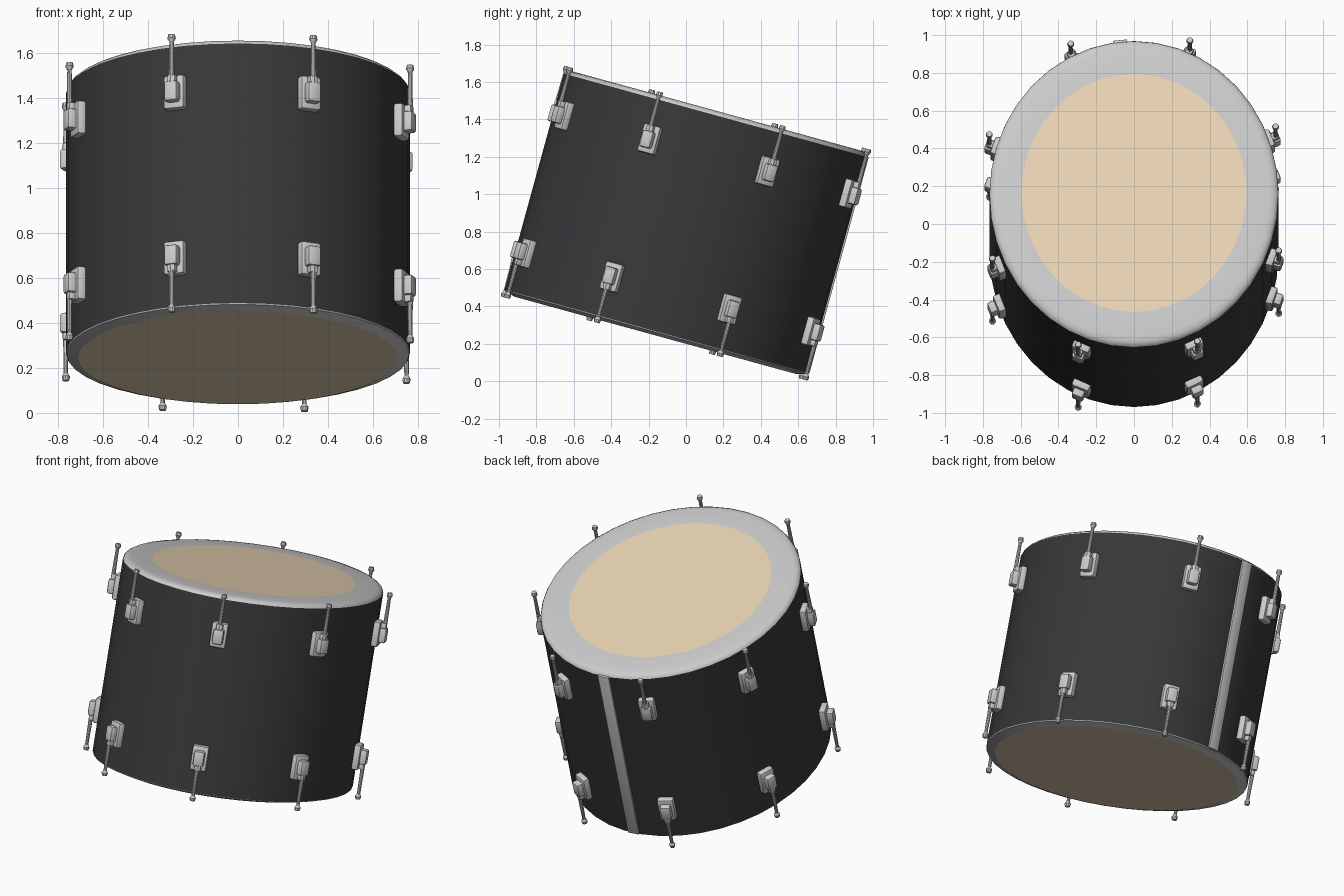
import bpy, bmesh, math
from mathutils import Matrix, Vector

if "Cube" in bpy.data.objects:
    bpy.data.objects.remove(bpy.data.objects["Cube"])

RX, RY, SEG = 0.765, 0.84, 40          # oval drum radii and side count
TILT = Matrix.Translation((0, 0, 0.845)) @ Matrix.Rotation(math.radians(-15.35), 4, 'X')


def material(name, rgb):
    m = bpy.data.materials.new(name)
    m.diffuse_color = (*rgb, 1)
    m.use_nodes = True
    m.node_tree.nodes["Principled BSDF"].inputs["Base Color"].default_value = m.diffuse_color
    return m


black = material("black_lacquer", (0.04, 0.04, 0.042))
skin = material("drum_skin", (0.82, 0.66, 0.46))


def finish(name, bm, mat=None, angle=35):
    bmesh.ops.recalc_face_normals(bm, faces=bm.faces)
    bm.transform(TILT)
    me = bpy.data.meshes.new(name)
    bm.to_mesh(me)
    bm.free()
    ob = bpy.data.objects.new(name, me)
    bpy.context.collection.objects.link(ob)
    if mat:
        me.materials.append(mat)
    bpy.ops.object.select_all(action='DESELECT')
    ob.select_set(True)
    bpy.context.view_layer.objects.active = ob
    bpy.ops.object.shade_smooth_by_angle(angle=math.radians(angle))
    return ob


def oval_lathe(name, profile, mat=None, cap=False):
    # profile: (radius, height) points swept round the oval
    bm = bmesh.new()
    rings = []
    for r, z in profile:
        rings.append([bm.verts.new((r * math.cos(math.tau * i / SEG),
                                    r * math.sin(math.tau * i / SEG) * RY / RX, z))
                      for i in range(SEG)])
    for a, b in zip(rings, rings[1:]):
        for i in range(SEG):
            j = (i + 1) % SEG
            bm.faces.new((a[i], a[j], b[j], b[i]))
    if cap:
        bm.faces.new(rings[-1])
    return finish(name, bm, mat)


def frame(deg):
    # x = along the shell, y = outward, z = drum axis
    t = math.radians(deg)
    n = Vector((math.cos(t) / RX, math.sin(t) / RY, 0)).normalized()
    z = Vector((0, 0, 1))
    x = n.cross(z)
    m = Matrix((x, n, z)).transposed().to_4x4()
    m.translation = (RX * math.cos(t), RY * math.sin(t), 0)
    return m


def box(bm, m, size, loc, bevel):
    vs = bmesh.ops.create_cube(bm, size=1)['verts']
    bmesh.ops.transform(bm, verts=vs, matrix=m @ Matrix.Translation(loc) @ Matrix.Diagonal((*size, 1)))
    edges = list({e for v in vs for e in v.link_edges})
    bmesh.ops.bevel(bm, geom=edges, offset=bevel, segments=2, profile=0.5, affect='EDGES')


def rod(bm, m, offset, z0, z1, r0, r1, sides=10):
    mat = m @ Matrix.Translation((0, offset, (z0 + z1) / 2))
    bmesh.ops.create_cone(bm, cap_ends=True, segments=sides, radius1=r0, radius2=r1,
                          depth=z1 - z0, matrix=mat)


# Shell, hoops and skins
oval_lathe("shell", [(RX, -0.6), (RX, 0.598)], black)
oval_lathe("top_hoop", [(RX, 0.596), (0.76, 0.607), (0.745, 0.617), (0.72, 0.622), (0.595, 0.622)])
oval_lathe("bottom_hoop", [(RX, -0.596), (0.762, -0.605), (0.71, -0.622)])
oval_lathe("top_skin", [(0.596, 0.622)], skin, cap=True)
oval_lathe("bottom_skin", [(0.711, -0.622)], skin, cap=True)

# Seam strip down the back
bm = bmesh.new()
box(bm, frame(95.5), (0.075, 0.02, 1.2), (0, -0.001, 0), 0.002)
finish("seam_strip", bm)

# Lugs and tension rods: eight around each end
for end, label in ((1, "top"), (-1, "bottom")):
    for k in range(8):
        m = frame(-66 + 45 * k) @ Matrix.Diagonal((1, 1, end, 1))
        bm = bmesh.new()
        box(bm, m, (0.1, 0.048, 0.155), (0, 0.012, 0.382), 0.013)
        box(bm, m, (0.064, 0.05, 0.092), (0, 0.05, 0.378), 0.012)
        box(bm, m, (0.04, 0.035, 0.05), (0, 0.048, 0.43), 0.008)
        finish(f"{label}_lug_{k + 1}", bm)
        bm = bmesh.new()
        rod(bm, m, 0.055, 0.42, 0.615, 0.013, 0.01)
        rod(bm, m, 0.055, 0.608, 0.622, 0.011, 0.019)
        rod(bm, m, 0.055, 0.622, 0.64, 0.019, 0.015)
        finish(f"{label}_tension_rod_{k + 1}", bm)
